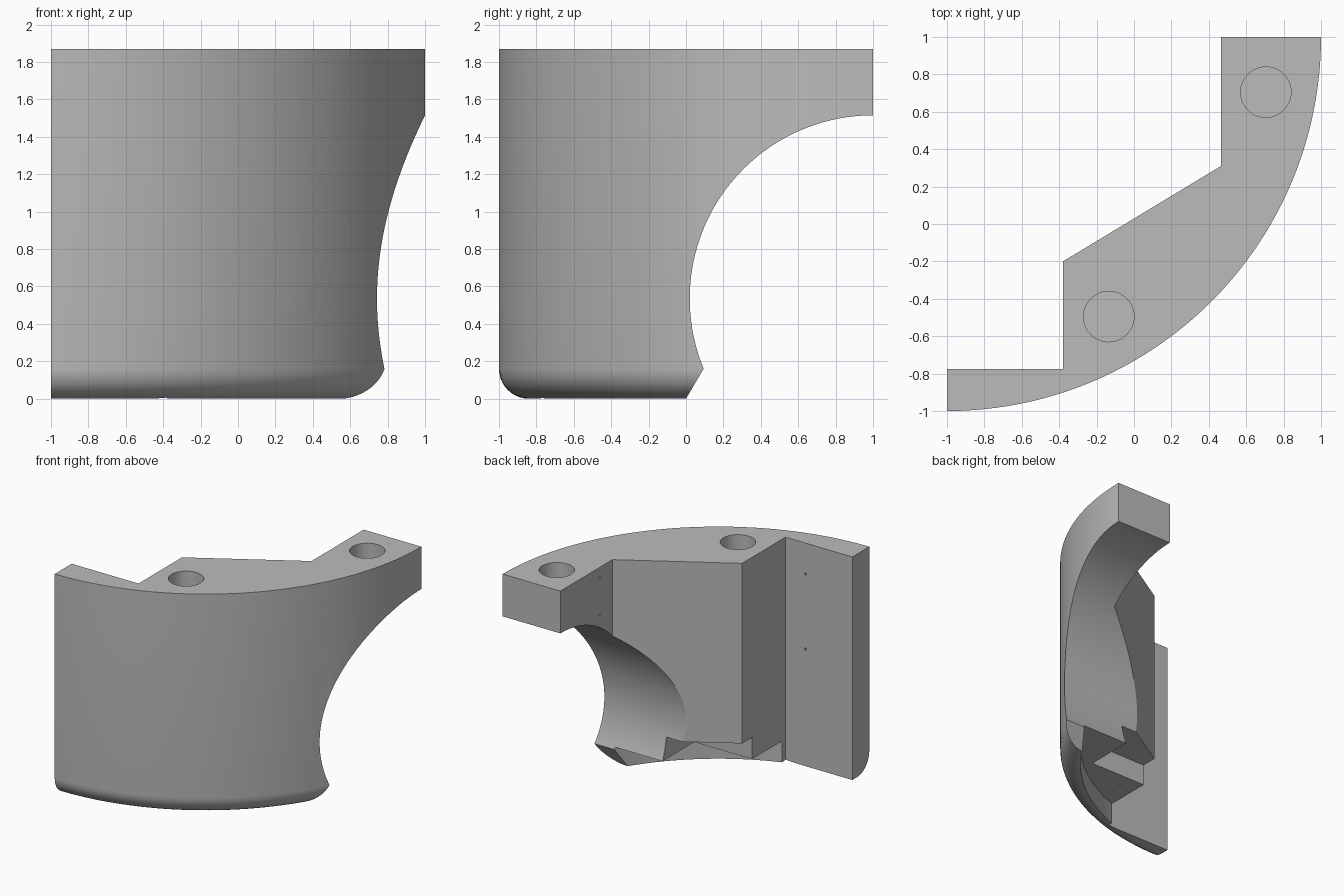
import bpy, bmesh, math

if "Cube" in bpy.data.objects:
    bpy.data.objects.remove(bpy.data.objects["Cube"])

H = 1.87                 # overall height
AX, AY = -1.0, 1.0       # axis of the curved outer wall
R, FILLET = 2.0, 0.16


def link(name, bm):
    bmesh.ops.remove_doubles(bm, verts=bm.verts, dist=1e-5)
    bmesh.ops.recalc_face_normals(bm, faces=bm.faces)
    me = bpy.data.meshes.new(name)
    bm.to_mesh(me)
    bm.free()
    ob = bpy.data.objects.new(name, me)
    bpy.context.collection.objects.link(ob)
    return ob


def prism(name, pts, lo, hi, axis):
    """Extrude a 2D outline along x, y or z between lo and hi."""
    place = {'x': lambda a, b, d: (d, a, b),
             'y': lambda a, b, d: (a, d, b),
             'z': lambda a, b, d: (a, b, d)}[axis]
    bm = bmesh.new()
    rings = [[bm.verts.new(place(a, b, d)) for a, b in pts] for d in (lo, hi)]
    n = len(pts)
    bm.faces.new(rings[0])
    bm.faces.new(rings[1])
    for i in range(n):
        j = (i + 1) % n
        bm.faces.new((rings[0][i], rings[0][j], rings[1][j], rings[1][i]))
    return link(name, bm)


def arc(cx, cy, r, a0, a1, n):
    return [(cx + r * math.cos(a0 + (a1 - a0) * i / n),
             cy + r * math.sin(a0 + (a1 - a0) * i / n)) for i in range(n + 1)]


def circle(cx, cy, r, n):
    return arc(cx, cy, r, 0, math.tau, n)[:-1]


def boolean(ob, cutter, op='DIFFERENCE'):
    m = ob.modifiers.new(op.lower(), 'BOOLEAN')
    m.object, m.operation, m.solver = cutter, op, 'EXACT'
    bpy.context.view_layer.objects.active = ob
    bpy.ops.object.modifier_apply(modifier=m.name)
    bpy.data.objects.remove(cutter, do_unlink=True)


# Round outer wall with a filleted lower edge, turned about its axis
profile = [(0, 0)] + arc(R - FILLET, FILLET, FILLET, -math.pi / 2, 0, 10) + [(R, H), (0, H)]
bm = bmesh.new()
verts = [bm.verts.new((AX + r, AY, z)) for r, z in profile]
edges = [bm.edges.new(p) for p in zip(verts, verts[1:])]
bmesh.ops.spin(bm, geom=verts + edges, cent=(AX, AY, 0), axis=(0, 0, 1),
               angle=math.tau, steps=192)
body = link("curved_corner_block", bm)

# Stepped footprint of the inner side
footprint = [(-1, -1.3), (1.3, -1.3), (1.3, 1), (0.465, 1), (0.465, 0.31),
             (-0.38, -0.2), (-0.38, -0.775), (-1, -0.775)]
boolean(body, prism("footprint", footprint, -0.5, 2.5, 'z'), 'INTERSECT')

# Large round opening across the block, flaring to a slanted lip at the bottom
CZ, CR = 0.535, 0.98
start = math.pi + math.asin((CZ - 0.16) / CR)
opening = arc(1, CZ, CR, start, math.pi / 2, 72)
lip_y = opening[0][0]
opening += [(1.3, CZ + CR), (1.3, -0.1), (-0.1 * lip_y / 0.16, -0.1)]
boolean(body, prism("opening", opening, -1.5, 1.5, 'x'))

# Shallow recess under the block, bounded by the curved lip
PR = R - FILLET - 0.003
a0 = -math.acos((-0.38 - AX) / PR)
a1 = -math.asin((AY - 0.4) / PR)
recess = arc(AX, AY, PR, a0, a1, 48)
recess += [(-0.5, 0.4), (-0.5, recess[0][1])]
boolean(body, prism("recess", recess, -0.1, 0.178, 'z'))

# Deeper square step in the recess
step = [(-0.5, -0.332), (0.156, -0.332), (0.156, 0.6), (-0.5, 0.6)]
boolean(body, prism("recess_step", step, -0.2, 0.36, 'z'))

# Two blind sockets in the top face
for x, y in ((0.705, 0.705), (-0.135, -0.495)):
    boolean(body, prism("socket", circle(x, y, 0.135, 48), H - 0.2, H + 0.1, 'z'))

# Tiny pin holes: (outline centre, from, to, axis)
pins = [((0.48, 1.78), 0.40, 0.51, 'x'), ((0.48, 1.463), 0.40, 0.51, 'x'),
        ((-0.565, 1.61), -0.82, -0.70, 'y'), ((-0.565, 0.98), -0.82, -0.70, 'y'),
        ((-0.241, -0.454), 0.1, 0.22, 'z'), ((0.08, -0.254), 0.3, 0.40, 'z')]
for (a, b), lo, hi, axis in pins:
    boolean(body, prism("pin_hole", circle(a, b, 0.01, 10), lo, hi, axis))

# Single grey finish, smooth curves with sharp corners
grey = bpy.data.materials.new("grey")
grey.diffuse_color = (0.5, 0.5, 0.5, 1)
grey.use_nodes = True
grey.node_tree.nodes["Principled BSDF"].inputs["Base Color"].default_value = grey.diffuse_color
body.data.materials.clear()
body.data.materials.append(grey)
for p in body.data.polygons:
    p.material_index = 0
bpy.context.view_layer.objects.active = body
body.select_set(True)
bpy.ops.object.shade_smooth_by_angle(angle=math.radians(30))
